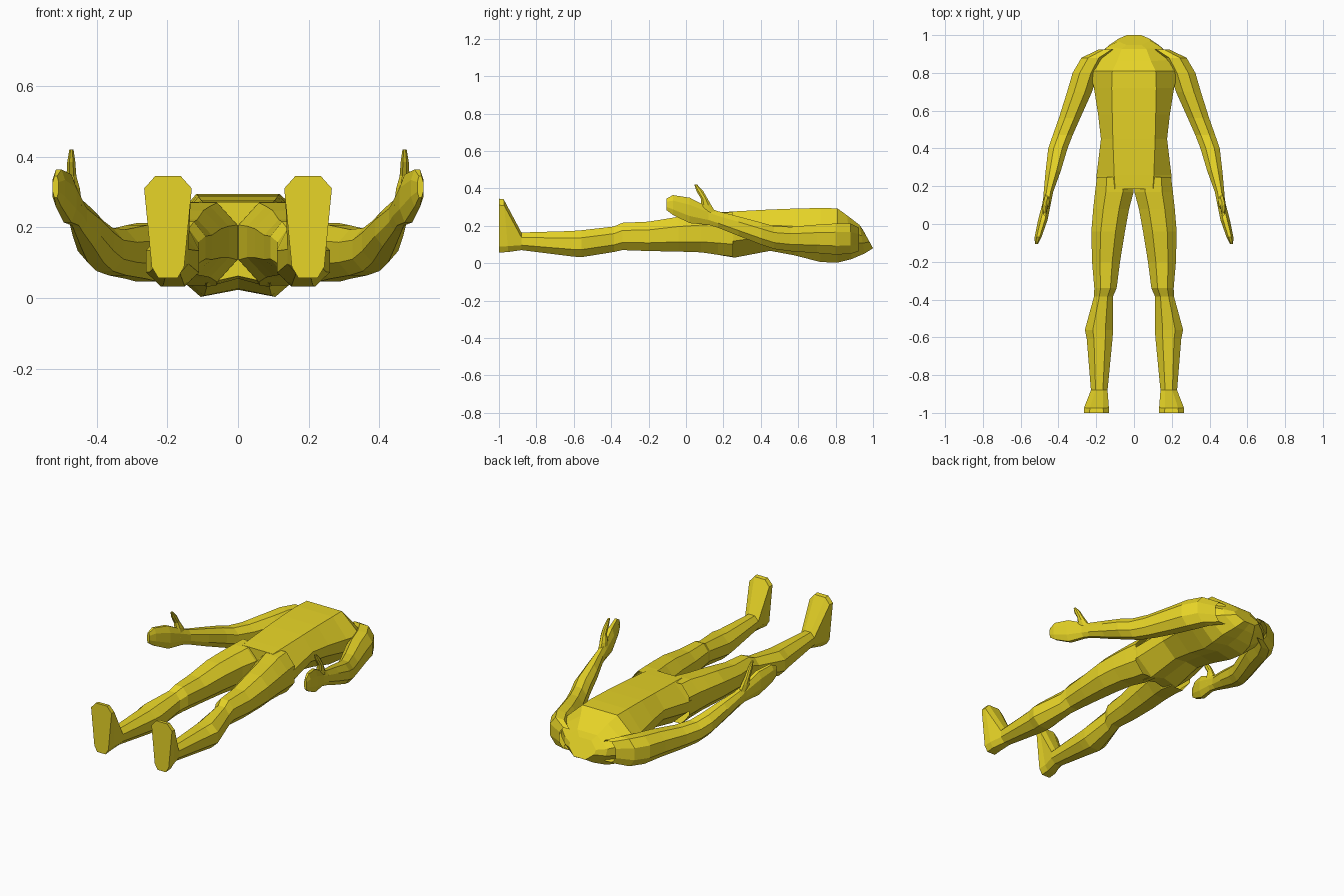
import bpy, bmesh

if "Cube" in bpy.data.objects:
    bpy.data.objects.remove(bpy.data.objects["Cube"])

mat = bpy.data.materials.new("yellow")
mat.diffuse_color = (0.80, 0.66, 0.02, 1)
mat.use_nodes = True
mat.node_tree.nodes["Principled BSDF"].inputs["Base Color"].default_value = mat.diffuse_color


def loft(name, rings, cap_start=False, mirror=False):
    """Skin a list of equal-length point rings with flat quads."""
    bm = bmesh.new()
    vs = [[bm.verts.new(p) for p in r] for r in rings]
    n = len(vs[0])
    for a, b in zip(vs, vs[1:]):
        for i in range(n):
            j = (i + 1) % n
            bm.faces.new((a[i], a[j], b[j], b[i]))
    bm.faces.new(vs[-1])
    if cap_start:
        bm.faces.new(vs[0])
    bmesh.ops.recalc_face_normals(bm, faces=bm.faces)
    # without caps the orientation may be inverted: the end cap must face away
    d = sum((v.co for v in vs[-1]), vs[0][0].co * 0) - sum((v.co for v in vs[-2]), vs[0][0].co * 0)
    bm.faces.ensure_lookup_table()
    bm.normal_update()
    cap = next(f for f in bm.faces if len(f.verts) == n and set(f.verts) == set(vs[-1]))
    if cap.normal.dot(d) < 0:
        bmesh.ops.reverse_faces(bm, faces=bm.faces)
    me = bpy.data.meshes.new(name)
    bm.to_mesh(me)
    bm.free()
    ob = bpy.data.objects.new(name, me)
    bpy.context.collection.objects.link(ob)
    me.materials.append(mat)
    if mirror:
        ob.modifiers.new("Mirror", 'MIRROR')
    return ob


def octagon(x0, x1, b0, b1, c=0.28):
    dx, db = (x1 - x0) * c, (b1 - b0) * c
    return [(x0 + dx, b0), (x1 - dx, b0), (x1, b0 + db), (x1, b1 - db),
            (x1 - dx, b1), (x0 + dx, b1), (x0, b1 - db), (x0, b0 + db)]


def limb(name, secs):
    """Sections are (y, x0, x1, z0, z1)."""
    return loft(name, [[(x, y, z) for x, z in octagon(*s)] for y, *s in secs], mirror=True)


def torso_ring(y, w, t, top, bot, groove=0.02, shear=0.0):
    """Half outline mirrored: flat belly, slanted flanks, grooved back."""
    h = top - bot
    half = [(t, top), (w, bot + h * .62), (w * .96, bot + h * .36), (w * .45, bot)]
    pts = [(0, top)] + half + [(0, bot + groove)] + [(-x, z) for x, z in reversed(half)]
    return [(x, y - shear * (z - bot), z) for x, z in pts]


# torso from crotch to neck opening
loft("torso", [
    torso_ring(.185, .200, .100, .272, .042, .02),
    torso_ring(.26, .198, .105, .277, .030, .025),
    torso_ring(.45, .175, .112, .287, .066, .01),
    torso_ring(.58, .190, .115, .292, .042, .015),
    torso_ring(.72, .212, .118, .295, .006, .02),
    torso_ring(.81, .235, .115, .293, .003, .02),
    torso_ring(.885, .215, .090, .255, .022, .012, .10),
    torso_ring(.955, .140, .065, .205, .052, .005, .18),
    torso_ring(1.0, .085, .040, .175, .080, 0, .55),
], cap_start=True)

# leg, ankle and upright foot
limb("leg", [
    (.25, .01, .196, .035, .272),
    (.17, .002, .206, .045, .270),
    (.08, .026, .216, .058, .260),
    (-.04, .048, .226, .062, .248),
    (-.20, .074, .222, .065, .222),
    (-.34, .092, .210, .070, .216),
    (-.385, .112, .212, .060, .196),
    (-.56, .110, .260, .032, .176),
    (-.61, .114, .250, .036, .172),
    (-.88, .140, .228, .070, .164),
])
# foot outline narrows to the heel


def foot_ring(y, heel, toe, x0, x1, top_y=None):
    w, h, m = x1 - x0, toe - heel, (x0 + x1) / 2
    pts = [(m - w * .2, heel), (m + w * .2, heel), (m + w * .34, heel + h * .11), (x1, toe - h * .12),
           (m + w * .27, toe), (m - w * .27, toe), (x0, toe - h * .12), (m - w * .34, heel + h * .11)]
    k = 0 if top_y is None else (top_y - y) / h
    return [(x, y + k * (z - heel), z) for x, z in pts]


ankle = [(x, -.88, z) for x, z in octagon(.140, .228, .070, .164)]
loft("foot", [ankle, foot_ring(-.95, .060, .342, .133, .264, -.975),
              foot_ring(-1.0, .056, .345, .131, .266)], mirror=True)

# arm and hand
limb("arm", [
    (.925, .09, .185, .065, .190),
    (.88, .15, .278, .050, .212),
    (.80, .19, .325, .046, .212),
    (.70, .222, .354, .054, .206),
    (.56, .285, .398, .064, .194),
    (.47, .325, .430, .076, .198),
    (.40, .352, .454, .100, .218),
    (.28, .388, .468, .146, .250),
    (.17, .428, .478, .190, .278),
    (.12, .438, .482, .205, .298),
    (.02, .458, .508, .214, .350),
    (-.07, .490, .526, .258, .364),
    (-.105, .508, .525, .284, .345),
])

# thumb pointing up, sections along z as (z, x0, x1, y0, y1)
loft("thumb", [[(x, y, z) for x, y in octagon(*s)] for z, *s in [
    (.26, .442, .478, .07, .165),
    (.31, .448, .484, .08, .135),
    (.345, .458, .486, .08, .115),
    (.385, .461, .484, .056, .092),
    (.42, .466, .478, .044, .060)]], mirror=True)
